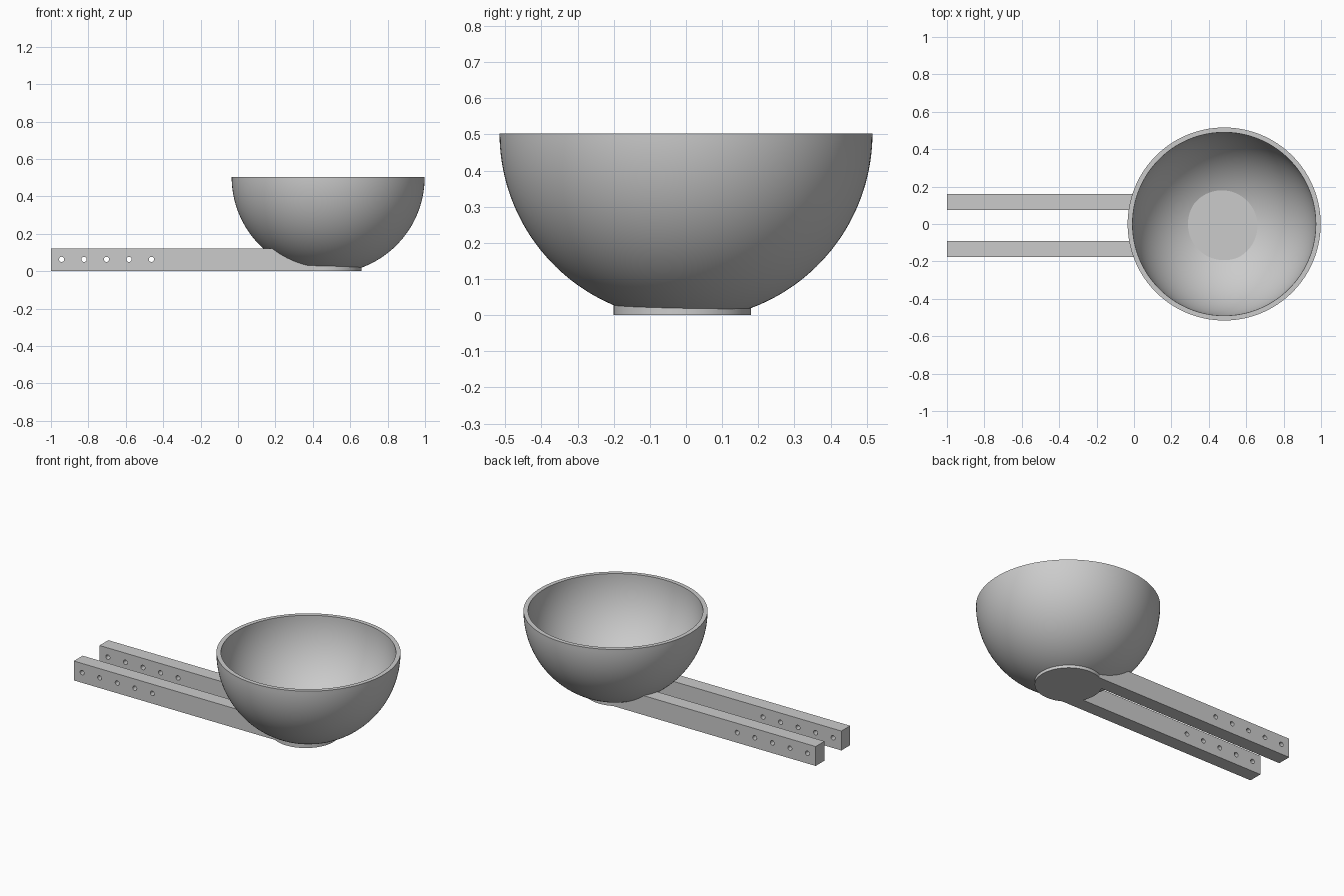
import bpy
import math

if "Cube" in bpy.data.objects:
    bpy.data.objects.remove(bpy.data.objects["Cube"], do_unlink=True)

grey = bpy.data.materials.new("plain_grey")
grey.use_nodes = True
grey.diffuse_color = (0.6, 0.6, 0.6, 1)
grey.node_tree.nodes["Principled BSDF"].inputs["Base Color"].default_value = (0.6, 0.6, 0.6, 1)

CENTRE_X, RIM_Z = 0.482, 0.503
OUTER_R, INNER_R, OPENING_R = 0.516, 0.49, 0.15
SEGMENTS, RINGS = 128, 32


def finish(obj, name, smooth=True):
    obj.name = name
    obj.data.materials.clear()
    obj.data.materials.append(grey)
    bpy.ops.object.select_all(action='DESELECT')
    obj.select_set(True)
    bpy.context.view_layer.objects.active = obj
    if smooth:
        bpy.ops.object.shade_smooth_by_angle(angle=math.radians(30))
    return obj


def cut(obj, cutter):
    cutter.hide_render = True
    mod = obj.modifiers.new("cut", 'BOOLEAN')
    mod.operation = 'DIFFERENCE'
    mod.solver = 'EXACT'
    mod.object = cutter
    bpy.context.view_layer.objects.active = obj
    bpy.ops.object.modifier_apply(modifier=mod.name)
    bpy.data.objects.remove(cutter, do_unlink=True)


def arc(radius):
    """Quarter arc from the rim down to the opening hidden in the foot."""
    end = math.acos(OPENING_R / radius)
    return [(radius * math.cos(end * i / RINGS), -radius * math.sin(end * i / RINGS))
            for i in range(RINGS + 1)]


# Bowl: closed wall profile turned around the vertical axis
profile = arc(OUTER_R) + arc(INNER_R)[::-1]
count = len(profile)
verts, faces = [], []
for s in range(SEGMENTS):
    a = 2 * math.pi * s / SEGMENTS
    verts += [(r * math.cos(a), r * math.sin(a), z) for r, z in profile]
    n = (s + 1) % SEGMENTS
    for i in range(count):
        j = (i + 1) % count
        faces.append((s * count + i, s * count + j, n * count + j, n * count + i))
mesh = bpy.data.meshes.new("bowl")
mesh.from_pydata(verts, [], faces)
mesh.update()
bowl = bpy.data.objects.new("bowl", mesh)
bpy.context.collection.objects.link(bowl)
bowl.location = (CENTRE_X, 0, RIM_Z)
finish(bowl, "bowl")
bpy.ops.object.mode_set(mode='EDIT')
bpy.ops.mesh.select_all(action='SELECT')
bpy.ops.mesh.normals_make_consistent(inside=False)
bpy.ops.object.mode_set(mode='OBJECT')

# Round foot, whose top is the flat floor inside the bowl
FOOT_TOP = 0.053
bpy.ops.mesh.primitive_cylinder_add(vertices=96, radius=0.19, depth=FOOT_TOP,
                                    location=(0.47, -0.01, FOOT_TOP / 2))
finish(bpy.context.object, "foot")

# Two handle bars, trimmed inside the bowl wall and drilled through
BAR_START, BAR_END, BAR_H, BAR_W = -1.0, 0.45, 0.12, 0.086
for name, y in (("left_handle_bar", 0.118), ("right_handle_bar", -0.133)):
    bpy.ops.mesh.primitive_cube_add(size=1, location=((BAR_START + BAR_END) / 2, y, BAR_H / 2))
    bar = bpy.context.object
    bar.scale = (BAR_END - BAR_START, BAR_W, BAR_H)
    bpy.ops.object.transform_apply(location=True, rotation=False, scale=True)

    bpy.ops.mesh.primitive_uv_sphere_add(segments=96, ring_count=48, radius=0.503,
                                         location=(CENTRE_X, 0, RIM_Z))
    cut(bar, bpy.context.object)

    for i in range(5):
        bpy.ops.mesh.primitive_cylinder_add(vertices=24, radius=0.014, depth=0.3,
                                            location=(-0.943 + 0.12 * i, y, 0.063),
                                            rotation=(math.pi / 2, 0, 0))
        cut(bar, bpy.context.object)
    finish(bar, name)
